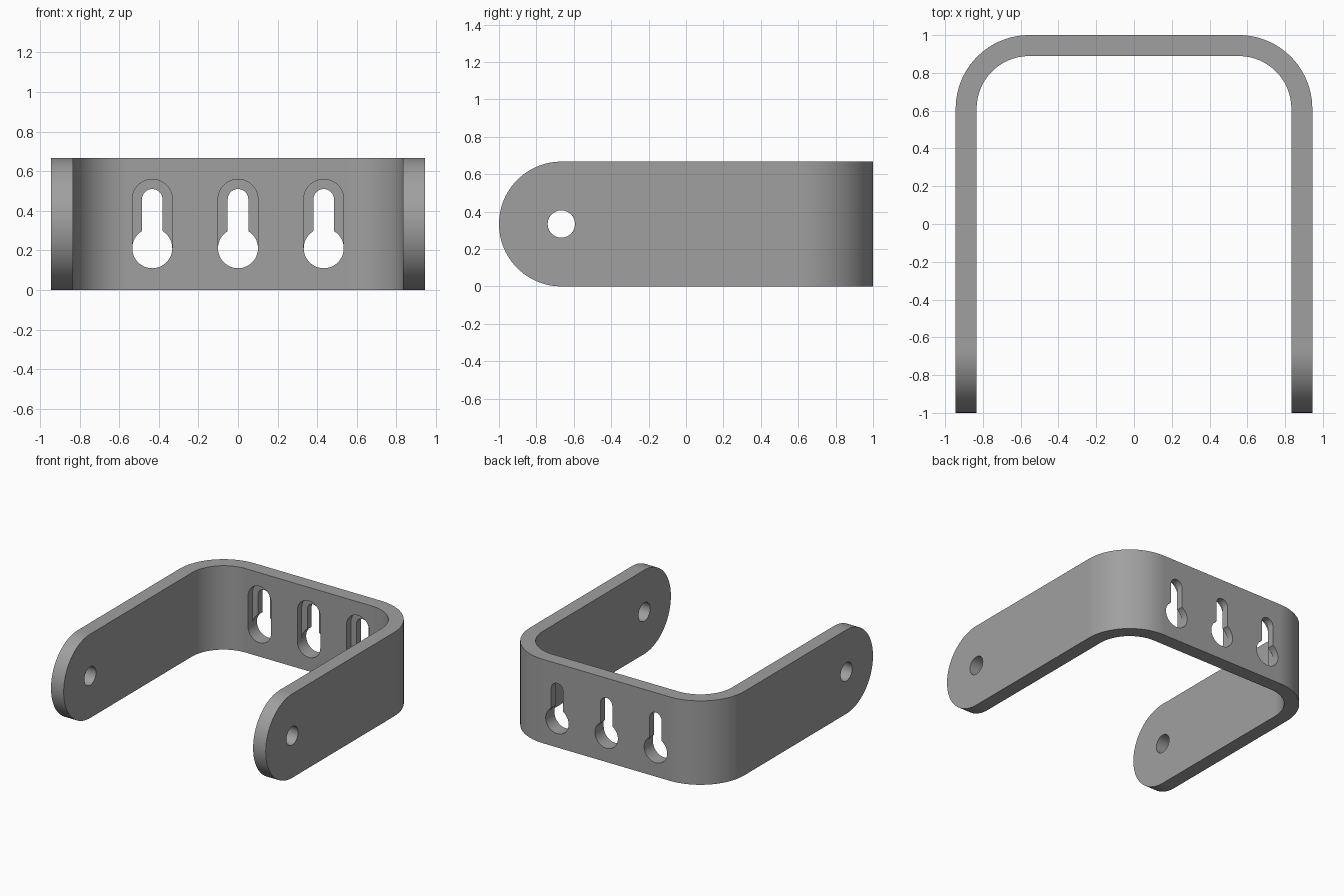
import bpy, bmesh, math

if "Cube" in bpy.data.objects:
    bpy.data.objects.remove(bpy.data.objects["Cube"])

W, T, H = 0.944, 0.111, 0.667      # half width, plate thickness, height
R_OUT = 0.389                      # outer bend radius
R_END = H / 2                      # rounded arm ends


def arc(cx, cy, r, a0, a1, n):
    """Points on an arc, angles in degrees."""
    return [(cx + r * math.cos(math.radians(a0 + (a1 - a0) * i / n)),
             cy + r * math.sin(math.radians(a0 + (a1 - a0) * i / n))) for i in range(n + 1)]


def prism(name, pts, axis, a, b):
    """Extrude a 2D outline along an axis from a to b."""
    place = {"X": lambda u, v, w: (w, u, v),
             "Y": lambda u, v, w: (u, w, v),
             "Z": lambda u, v, w: (u, v, w)}[axis]
    bm = bmesh.new()
    lo = [bm.verts.new(place(u, v, a)) for u, v in pts]
    hi = [bm.verts.new(place(u, v, b)) for u, v in pts]
    bm.faces.new(lo)
    bm.faces.new(hi)
    for i in range(len(pts)):
        j = (i + 1) % len(pts)
        bm.faces.new((lo[i], lo[j], hi[j], hi[i]))
    bmesh.ops.recalc_face_normals(bm, faces=bm.faces)
    mesh = bpy.data.meshes.new(name)
    bm.to_mesh(mesh)
    bm.free()
    ob = bpy.data.objects.new(name, mesh)
    bpy.context.collection.objects.link(ob)
    return ob


def cut(target, cutter, operation="DIFFERENCE"):
    """Apply a boolean and discard the cutter."""
    mod = target.modifiers.new("cut", "BOOLEAN")
    mod.operation, mod.solver, mod.object = operation, "EXACT", cutter
    bpy.context.view_layer.objects.active = target
    bpy.ops.object.modifier_apply(modifier=mod.name)
    bpy.data.objects.remove(cutter)


# Bent strap: U-shaped plan
cx, cy = W - R_OUT, 1 - R_OUT
r_in = R_OUT - T
outer = arc(cx, cy, R_OUT, 0, 90, 24) + arc(-cx, cy, R_OUT, 90, 180, 24)
inner = arc(-cx, cy, r_in, 180, 90, 24) + arc(cx, cy, r_in, 90, 0, 24)
plan = ([(W, -1.2)] + outer + [(-W, -1.2), (-W + T, -1.2)] + inner + [(W - T, -1.2)])
bracket = prism("bent_bracket", plan, "Z", -0.2, H + 0.2)

# Side outline trims the height and rounds the arm ends
side = [(1.3, 0), (1.3, H)] + arc(R_END - 1, R_END, R_END, 90, 270, 48)
cut(bracket, prism("side_outline", side, "X", -1.3, 1.3), "INTERSECT")

# Pivot hole through both arms
cut(bracket, prism("pivot_hole", arc(R_END - 1, R_END, 0.073, 0, 360, 40)[:-1], "X", -1.3, 1.3))

# Keyhole slots with a recess on the inner face
R_BIG, R_SLOT, Z_BIG, Z_TOP = 0.101, 0.052, 0.211, 0.458
neck = math.degrees(math.acos(R_SLOT / R_BIG))
for x in (-0.433, 0, 0.433):
    bottom = arc(x, Z_BIG, R_BIG, 180, 360, 24)
    recess = bottom + arc(x, Z_TOP, R_BIG, 0, 180, 24)
    cut(bracket, prism("recess", recess, "Y", 0.8, 1 - T / 2))
    keyhole = (bottom + arc(x, Z_BIG, R_BIG, 0, neck, 8)[1:]
               + arc(x, Z_TOP, R_SLOT, 0, 180, 24)
               + arc(x, Z_BIG, R_BIG, 180 - neck, 180, 8)[:-1])
    cut(bracket, prism("keyhole", keyhole, "Y", 0.8, 1.2))

# Grey finish and smooth bends
grey = bpy.data.materials.new("grey")
grey.diffuse_color = (0.35, 0.35, 0.35, 1)
grey.use_nodes = True
grey.node_tree.nodes["Principled BSDF"].inputs["Base Color"].default_value = grey.diffuse_color
bracket.data.materials.clear()
bracket.data.materials.append(grey)
bpy.ops.object.select_all(action="DESELECT")
bracket.select_set(True)
bpy.context.view_layer.objects.active = bracket
bpy.ops.object.shade_smooth_by_angle(angle=math.radians(30))
bracket.modifiers.new("flat_plates", "WEIGHTED_NORMAL").keep_sharp = True
